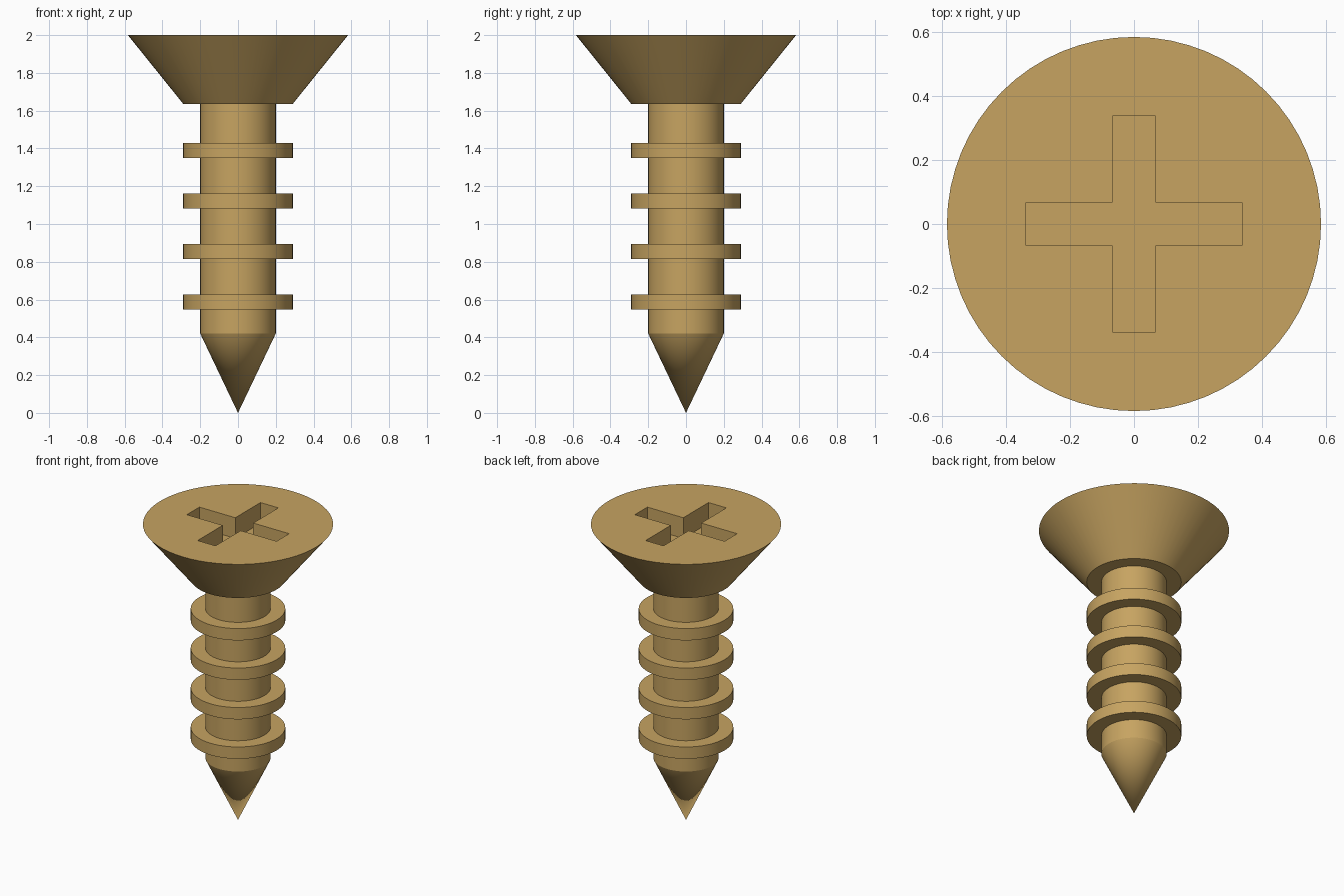
import bpy, bmesh, math

if "Cube" in bpy.data.objects:
    bpy.data.objects.remove(bpy.data.objects["Cube"], do_unlink=True)

brass = bpy.data.materials.new("brass")
brass.use_nodes = True
color = (0.57, 0.37, 0.12, 1)
brass.diffuse_color = color
brass.node_tree.nodes["Principled BSDF"].inputs["Base Color"].default_value = color


def make_object(name, bm):
    bmesh.ops.recalc_face_normals(bm, faces=bm.faces)
    mesh = bpy.data.meshes.new(name)
    bm.to_mesh(mesh)
    bm.free()
    mesh.materials.append(brass)
    obj = bpy.data.objects.new(name, mesh)
    bpy.context.collection.objects.link(obj)
    return obj


def select(obj):
    bpy.ops.object.select_all(action="DESELECT")
    obj.select_set(True)
    bpy.context.view_layer.objects.active = obj


def smooth(obj):
    select(obj)
    bpy.ops.object.shade_smooth_by_angle(angle=math.radians(20))


def lathe(name, profile, sides=64):
    """Turn a (radius, height) profile around the z axis."""
    bm = bmesh.new()
    verts = [bm.verts.new((r, 0, z)) for r, z in profile]
    edges = [bm.edges.new(pair) for pair in zip(verts, verts[1:])]
    bmesh.ops.spin(bm, geom=verts + edges, cent=(0, 0, 0), axis=(0, 0, 1),
                   angle=math.tau, steps=sides, use_duplicate=False)
    bmesh.ops.remove_doubles(bm, verts=bm.verts, dist=0.0005)
    return make_object(name, bm)


SHAFT, RING, HEAD = 0.2, 0.29, 0.583
NECK_Z, TOP_Z = 1.636, 2.0

# Shaft with pointed tip
smooth(lathe("shaft", [(0, 0), (SHAFT, 0.42), (SHAFT, NECK_Z + 0.02), (0, NECK_Z + 0.02)]))

# Thread rings
for i in range(4):
    low = 0.548 + i * 0.267
    high = low + 0.08
    smooth(lathe(f"thread_ring_{i + 1}", [(0, low), (RING, low), (RING, high), (0, high)]))

# Countersunk head
head = lathe("head", [(0, NECK_Z), (RING, NECK_Z), (HEAD, TOP_Z), (0, TOP_Z)])

# Cross-shaped driver recess cut into the head
half, arm, depth = 0.067, 0.336, 0.14
bm = bmesh.new()
corners = []
for quarter in range(4):
    c, s = round(math.cos(quarter * math.pi / 2)), round(math.sin(quarter * math.pi / 2))
    for x, y in ((arm, -half), (arm, half), (half, half)):
        corners.append(bm.verts.new((c * x - s * y, s * x + c * y, TOP_Z - depth)))
base = bm.faces.new(corners)
top = bmesh.ops.extrude_face_region(bm, geom=[base])["geom"]
bmesh.ops.translate(bm, vec=(0, 0, depth + 0.1),
                    verts=[v for v in top if isinstance(v, bmesh.types.BMVert)])
cutter = make_object("recess_cutter", bm)
cutter.hide_render = True

cut = head.modifiers.new("recess", "BOOLEAN")
cut.operation = "DIFFERENCE"
cut.solver = "EXACT"
cut.object = cutter
select(head)
bpy.ops.object.modifier_apply(modifier=cut.name)
bpy.data.objects.remove(cutter, do_unlink=True)
smooth(head)
